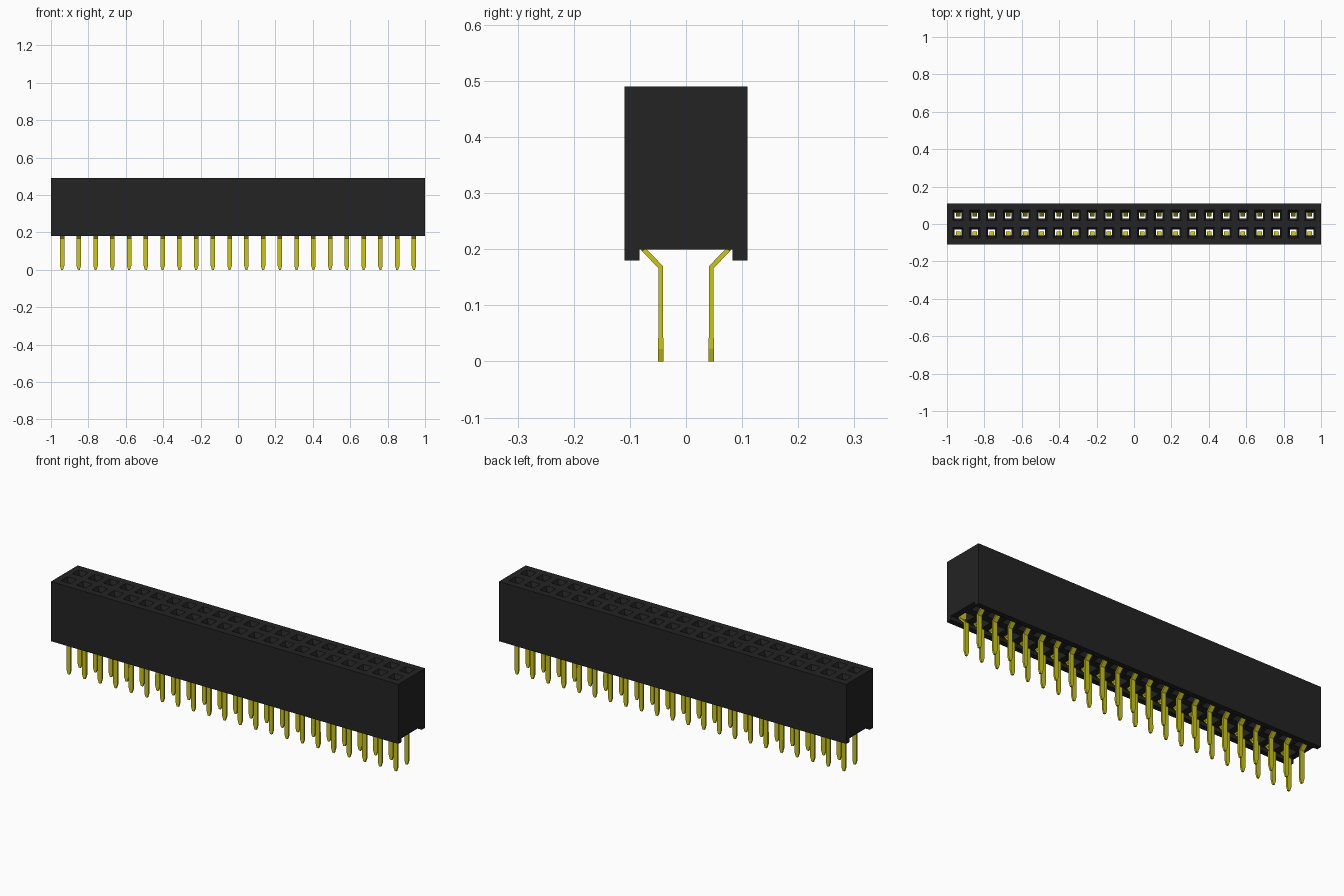
import bpy, bmesh
from mathutils import Vector

if "Cube" in bpy.data.objects:
    bpy.data.objects.remove(bpy.data.objects["Cube"])

COUNT, PITCH = 22, 0.0896
ROW = 0.047                       # row offset from the centre line
HALF_DEPTH, RAIL = 0.11, 0.083    # body half depth, inner edge of the rails
FOOT, FLOOR, TOP = 0.18, 0.2, 0.49


def material(name, rgb):
    mat = bpy.data.materials.new(name)
    mat.use_nodes = True
    mat.diffuse_color = (*rgb, 1)
    mat.node_tree.nodes["Principled BSDF"].inputs["Base Color"].default_value = (*rgb, 1)
    return mat


def finish(bm, name, mat):
    bmesh.ops.remove_doubles(bm, verts=bm.verts, dist=1e-5)
    bmesh.ops.recalc_face_normals(bm, faces=bm.faces)
    mesh = bpy.data.meshes.new(name)
    bm.to_mesh(mesh)
    bm.free()
    mesh.materials.append(mat)
    obj = bpy.data.objects.new(name, mesh)
    bpy.context.collection.objects.link(obj)
    return obj


def loft(bm, rings, caps=False):
    """Join rings of four points with quads."""
    loops = [[bm.verts.new(p) for p in ring] for ring in rings]
    for a, b in zip(loops, loops[1:]):
        for i in range(4):
            j = (i + 1) % 4
            bm.faces.new((a[i], a[j], b[j], b[i]))
    if caps:
        bm.faces.new(loops[0])
        bm.faces.new(loops[-1])


def rect(x0, x1, y0, y1, z):
    return [(x0, y0, z), (x1, y0, z), (x1, y1, z), (x0, y1, z)]


def square(x, y, r, z):
    return rect(x - r, x + r, y - r, y + r, z)


black = material("black plastic", (0.017, 0.017, 0.017))
gold = material("yellow metal", (0.6, 0.57, 0.007))
columns = [(i - (COUNT - 1) / 2) * PITCH for i in range(COUNT)]

# Housing shell: side walls, foot rails and end walls
bm = bmesh.new()
half = [(RAIL, FLOOR), (RAIL, FOOT), (HALF_DEPTH, FOOT), (HALF_DEPTH, TOP)]
outline = half + [(-y, z) for y, z in reversed(half)]
ends = [[bm.verts.new((x, y, z)) for y, z in outline] for x in (-1, 1)]
for end in ends:
    bm.faces.new(end)
for i in range(len(outline) - 1):
    if i != len(half) - 1:        # the top is made by the socket cells
        bm.faces.new((ends[0][i], ends[0][i + 1], ends[1][i + 1], ends[1][i]))

# Socket cells: funnel, throat and contact chamber, open at both ends
for i, x in enumerate(columns):
    x0 = -1 if i == 0 else x - PITCH / 2
    x1 = 1 if i == COUNT - 1 else x + PITCH / 2
    for s in (-1, 1):
        near, far = sorted((0, s * HALF_DEPTH))
        low, high = sorted((0, s * RAIL))
        c0, c1 = sorted((s * 0.018, s * 0.081))
        chamber = (x - 0.027, x + 0.027, c0, c1)
        loft(bm, [
            rect(x0, x1, near, far, TOP),
            square(x, s * ROW, 0.027, TOP),
            square(x, s * ROW, 0.018, TOP - 0.02),
            square(x, s * ROW, 0.018, TOP - 0.035),
            rect(*chamber, TOP - 0.035),
            rect(*chamber, FLOOR),
            rect(x0, x1, low, high, FLOOR),
        ])
finish(bm, "socket_housing", black)

# Contact path, from the leg tip up to the spring leaf: y, z, half width
PATH = [
    (0.045, 0, 0.005), (0.045, 0.022, 0.012), (0.045, 0.168, 0.012),
    (0.075, 0.199, 0.012), (0.075, 0.21, 0.023), (0.075, 0.29, 0.023),
    (0.062, 0.40, 0.014), (0.07, 0.44, 0.014),
]


def contact_rings(x, side, thick=0.0045):
    points = [Vector((y, z)) for y, z, w in PATH]
    rings = []
    for k, (y, z, w) in enumerate(PATH):
        before = (points[k] - points[max(k - 1, 0)]).normalized()
        after = (points[min(k + 1, len(points) - 1)] - points[k]).normalized()
        along = (before + after).normalized()
        ny, nz = along.y * thick, -along.x * thick
        rings.append([(x + a * w, side * (y + b * ny), z + b * nz)
                      for a, b in ((-1, -1), (1, -1), (1, 1), (-1, 1))])
    return rings


# Two mirrored rows of bent contacts
for side, name in ((-1, "front_contacts"), (1, "back_contacts")):
    bm = bmesh.new()
    for x in columns:
        loft(bm, contact_rings(x, side), caps=True)
    finish(bm, name, gold)
